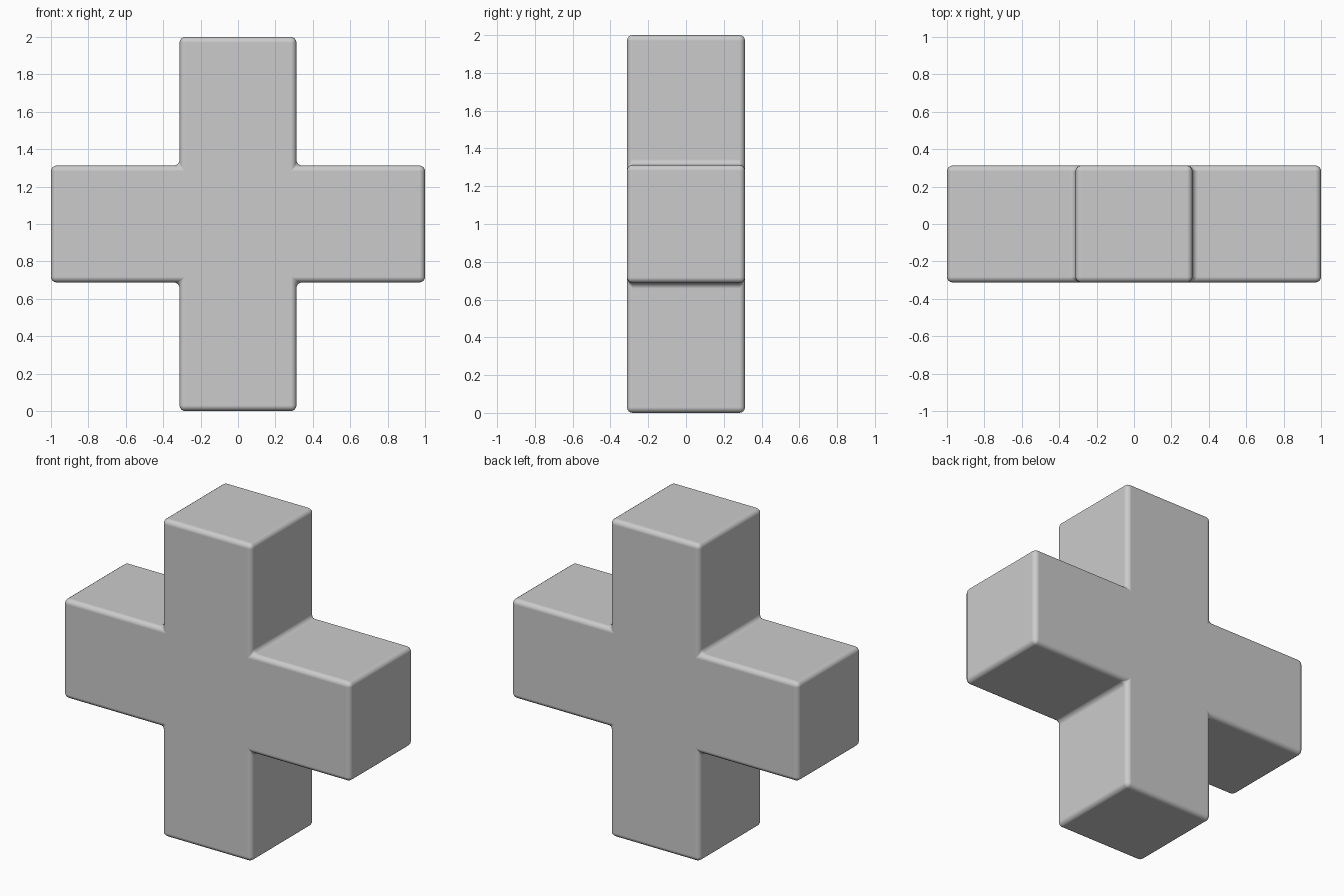
import bpy, bmesh
from mathutils import Vector

if "Cube" in bpy.data.objects:
    bpy.data.objects.remove(bpy.data.objects["Cube"])

HALF = 0.3125      # half thickness of every arm
REACH = 1.0        # distance from centre to arm end
ROUND = 0.03       # edge rounding

# central block with four arms extruded from its sides, top and bottom
bm = bmesh.new()
bmesh.ops.create_cube(bm, size=2 * HALF)
bm.normal_update()
arm_faces = [f for f in bm.faces if abs(f.normal.y) < 0.5]
dirs = [f.normal.copy() for f in arm_faces]
for face, d in zip(arm_faces, dirs):
    new = bmesh.ops.extrude_discrete_faces(bm, faces=[face])["faces"][0]
    bmesh.ops.translate(bm, verts=new.verts, vec=d * (REACH - HALF))
bmesh.ops.remove_doubles(bm, verts=bm.verts, dist=1e-5)
bmesh.ops.translate(bm, verts=bm.verts, vec=Vector((0, 0, REACH)))
bmesh.ops.recalc_face_normals(bm, faces=bm.faces)
for f in bm.faces:
    f.smooth = True

mesh = bpy.data.meshes.new("cross_block")
bm.to_mesh(mesh)
bm.free()
cross = bpy.data.objects.new("cross_block", mesh)
bpy.context.collection.objects.link(cross)

# rounded outer edges and filleted inner corners
bevel = cross.modifiers.new("rounded_edges", "BEVEL")
bevel.width = ROUND
bevel.segments = 4
bevel.limit_method = "ANGLE"
bevel.harden_normals = True
